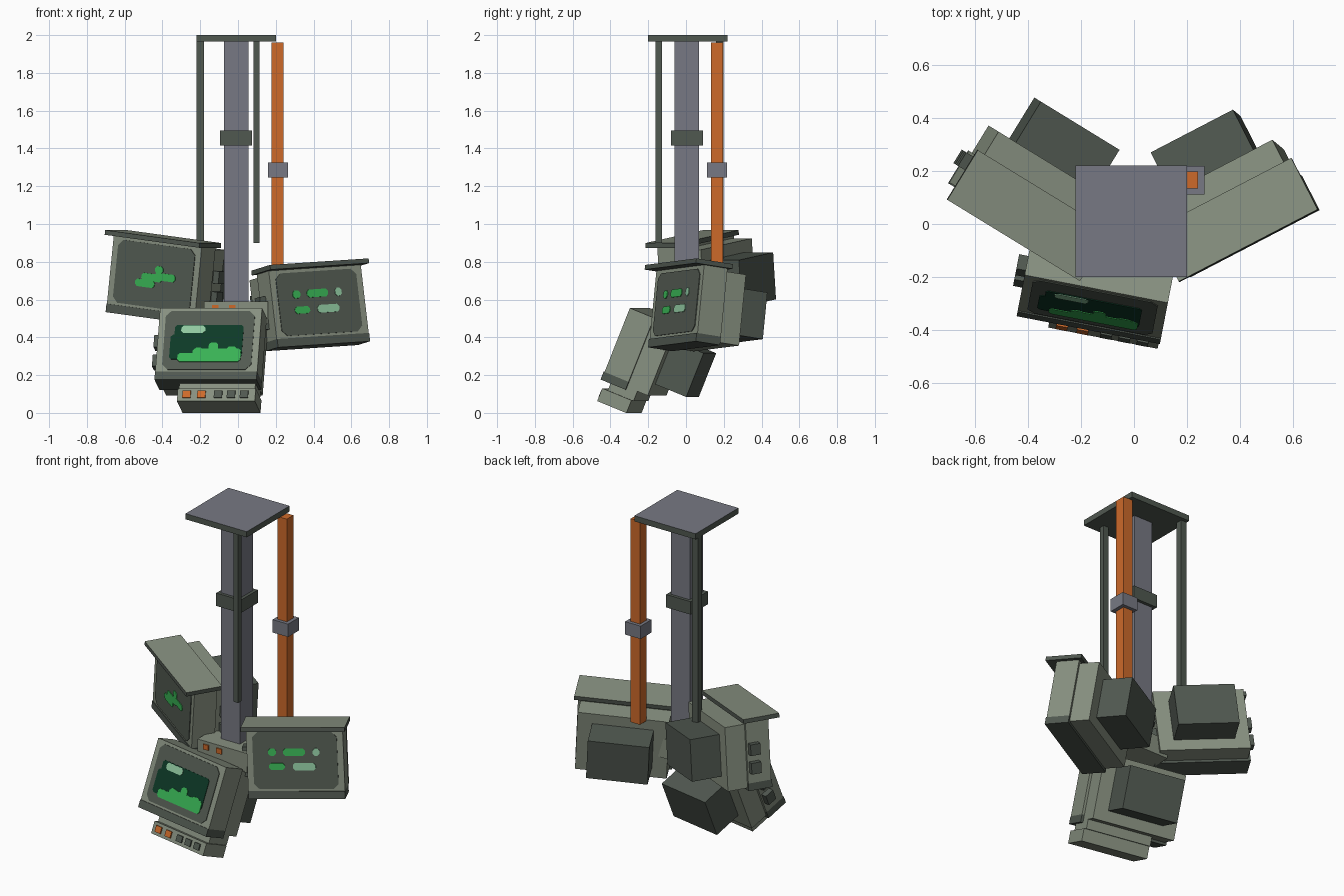
import bpy
import bmesh
from math import radians
from mathutils import Matrix, Vector

old = bpy.data.objects.get("Cube")
if old:
    bpy.data.objects.remove(old)


def material(name, hex_code):
    """Flat colour given as a display hex code, stored as linear values."""
    srgb = [int(hex_code[i:i + 2], 16) / 255 for i in (0, 2, 4)]
    rgba = [((c + 0.055) / 1.055) ** 2.4 for c in srgb] + [1]
    m = bpy.data.materials.new(name)
    m.use_nodes = True
    m.diffuse_color = rgba
    m.node_tree.nodes["Principled BSDF"].inputs["Base Color"].default_value = rgba
    return m


SHELL = material("sage shell", "879080")
DARK = material("dark olive", "505850")
STEEL = material("blue grey steel", "777983")
ORANGE = material("orange paint", "cd6a2a")
SURROUND = material("screen surround", "525A51")
GLASS = material("dark green glass", "0D3A27")
GREEN = material("display green", "38B254")
PALE = material("pale display green", "90C8A0")


def finish(name, bm, mats, M):
    mesh = bpy.data.meshes.new(name)
    bmesh.ops.recalc_face_normals(bm, faces=bm.faces)
    if len(mats) > 1:  # second colour goes on upward faces
        for f in bm.faces:
            f.normal_update()
            f.material_index = int(f.normal.z > 0.9)
    bm.to_mesh(mesh)
    bm.free()
    for m in mats:
        mesh.materials.append(m)
    ob = bpy.data.objects.new(name, mesh)
    ob.matrix_world = M
    bpy.context.collection.objects.link(ob)
    return ob


def box(name, lo, hi, *mats, M=Matrix()):
    """Box between two opposite corners."""
    lo, hi = Vector(lo), Vector(hi)
    bm = bmesh.new()
    place = Matrix.Translation((lo + hi) / 2) @ Matrix.Diagonal((hi - lo).to_4d())
    place[3][3] = 1
    bmesh.ops.create_cube(bm, size=1, matrix=place)
    return finish(name, bm, mats, M)


def post(name, x, y, half, z0, z1, *mats):
    return box(name, (x - half, y - half, z0), (x + half, y + half, z1), *mats)


def plate(name, x, z, w, h, cut, y, mat, M):
    """Thin plate with clipped corners, facing local -y."""
    bm = bmesh.new()
    a, b = w / 2, h / 2
    outline = [(a - cut, b), (a, b - cut), (a, cut - b), (a - cut, -b),
               (cut - a, -b), (-a, cut - b), (-a, b - cut), (cut - a, b)]
    face = bm.faces.new([bm.verts.new((x + u, y, z + v)) for u, v in outline])
    ext = bmesh.ops.extrude_face_region(bm, geom=[face])
    verts = [v for v in ext["geom"] if isinstance(v, bmesh.types.BMVert)]
    bmesh.ops.translate(bm, verts=verts, vec=(0, 0.004, 0))
    return finish(name, bm, [mat], M)


def frame(centre, yaw, pitch, roll):
    return (Matrix.Translation(centre) @ Matrix.Rotation(radians(yaw), 4, 'Z')
            @ Matrix.Rotation(radians(-pitch), 4, 'X')
            @ Matrix.Rotation(radians(roll), 4, 'Y'))


def monitor(tag, M, hood=True, knob_sides=((-1, 0.10),)):
    """Monitor with its origin in the middle of the front face."""
    w, h = 0.275, 0.205
    box(tag + "_bezel", (-w, 0, -h + 0.045), (w, 0.14, h), SHELL, M=M)
    box(tag + "_chin", (-w, -0.005, -h), (w, 0.14, -h + 0.045), DARK, M=M)
    box(tag + "_body", (-0.26, 0.14, -0.19), (0.26, 0.26, 0.19), SHELL, M=M)
    box(tag + "_tube_housing", (-0.175, 0.26, -0.125), (0.175, 0.44, 0.125), DARK, M=M)
    plate(tag + "_screen_surround", 0, 0.02, 0.48, 0.335, 0.03, -0.004, SURROUND, M)
    if hood:
        box(tag + "_hood", (-0.295, -0.06, h), (0.295, 0.16, h + 0.025), DARK, SHELL, M=M)
    for side, y in knob_sides:
        edge = 0.275 if y < 0.14 else 0.26
        for z in (0.045, -0.065):
            xs = sorted((side * edge, side * (edge + 0.035)))
            box(tag + "_knob", (xs[0], y - 0.03, z - 0.033),
                (xs[1], y + 0.03, z + 0.033), DARK, M=M)


def marks(tag, M, rows, y=-0.008, cut=0.012):
    for x, z, w, h, mat in rows:
        plate(tag + "_display_mark", x, z, w, h, cut, y, mat, M)


# Ceiling mount and posts
box("ceiling_plate", (-0.22, -0.20, 1.965), (0.20, 0.22, 2.0), DARK, STEEL)
post("main_post", -0.01, 0.005, 0.065, 0.54, 1.965, STEEL)
post("main_collar", -0.01, 0.005, 0.084, 1.415, 1.495, DARK)
post("rear_thin_post", -0.20, 0.178, 0.02, 0.80, 1.965, DARK)
post("front_thin_post", 0.098, -0.145, 0.017, 0.90, 1.965, DARK)
post("orange_pipe", 0.21, 0.165, 0.032, 0.70, 1.962, ORANGE)
post("pipe_collar", 0.212, 0.165, 0.053, 1.245, 1.325, STEEL)

# Control hub at the foot of the main post
box("control_hub", (-0.18, -0.14, 0.47), (0.16, 0.08, 0.59), SHELL)
for x in (-0.12, -0.03):
    box("hub_button", (x - 0.018, -0.147, 0.54), (x + 0.018, -0.14, 0.572), ORANGE)

# Upper monitor on the right side of the model
upper = frame((-0.445, 0.003, 0.705), -31.5, 0, 6.7)
monitor("upper_monitor", upper, knob_sides=((-1, 0.10), (1, 0.20)))
marks("upper_monitor", upper, [
    (-0.05, -0.025, 0.12, 0.04, GREEN), (-0.01, 0.01, 0.13, 0.04, GREEN),
    (0.07, 0.02, 0.13, 0.04, GREEN), (0.03, 0.055, 0.05, 0.04, GREEN)])

# Middle monitor on the left side of the model
middle = frame((0.43, -0.05, 0.565), 27, 8, -3.4)
monitor("middle_monitor", middle)
marks("middle_monitor", middle, [
    (-0.13, 0.07, 0.045, 0.042, GREEN), (-0.005, 0.07, 0.125, 0.042, GREEN),
    (0.12, 0.07, 0.038, 0.045, PALE), (-0.105, -0.015, 0.09, 0.038, GREEN),
    (0.05, -0.015, 0.13, 0.042, PALE)])

# Lower monitor, leaning back, with a landscape on its screen
lower = frame((-0.157, -0.32, 0.365), -11, 22, 0)
monitor("lower_monitor", lower, hood=False)
marks("lower_monitor", lower, [
    (0, 0.03, 0.37, 0.15, GLASS), (-0.03, -0.02, 0.35, 0.14, GLASS),
    (0.02, 0.01, 0.33, 0.18, GLASS)], y=-0.007)
marks("lower_monitor", lower, [
    (0.01, -0.08, 0.34, 0.05, GREEN), (0.05, -0.055, 0.26, 0.05, GREEN),
    (0.03, -0.02, 0.05, 0.05, GREEN), (-0.05, -0.045, 0.05, 0.04, GREEN),
    (0.13, -0.04, 0.06, 0.04, GREEN), (-0.085, 0.08, 0.13, 0.042, PALE)], y=-0.010)

# Button shelf under the lower monitor
box("shelf_neck", (-0.15, 0.05, -0.245), (0.26, 0.20, -0.19), SHELL, M=lower)
box("button_shelf", (-0.15, 0.02, -0.318), (0.27, 0.19, -0.245), SHELL, M=lower)
for i, x in enumerate((-0.10, -0.02, 0.07, 0.14, 0.21)):
    box("shelf_button", (x - 0.022, 0.012, -0.30), (x + 0.022, 0.02, -0.262),
        ORANGE if i < 2 else DARK, M=lower)
